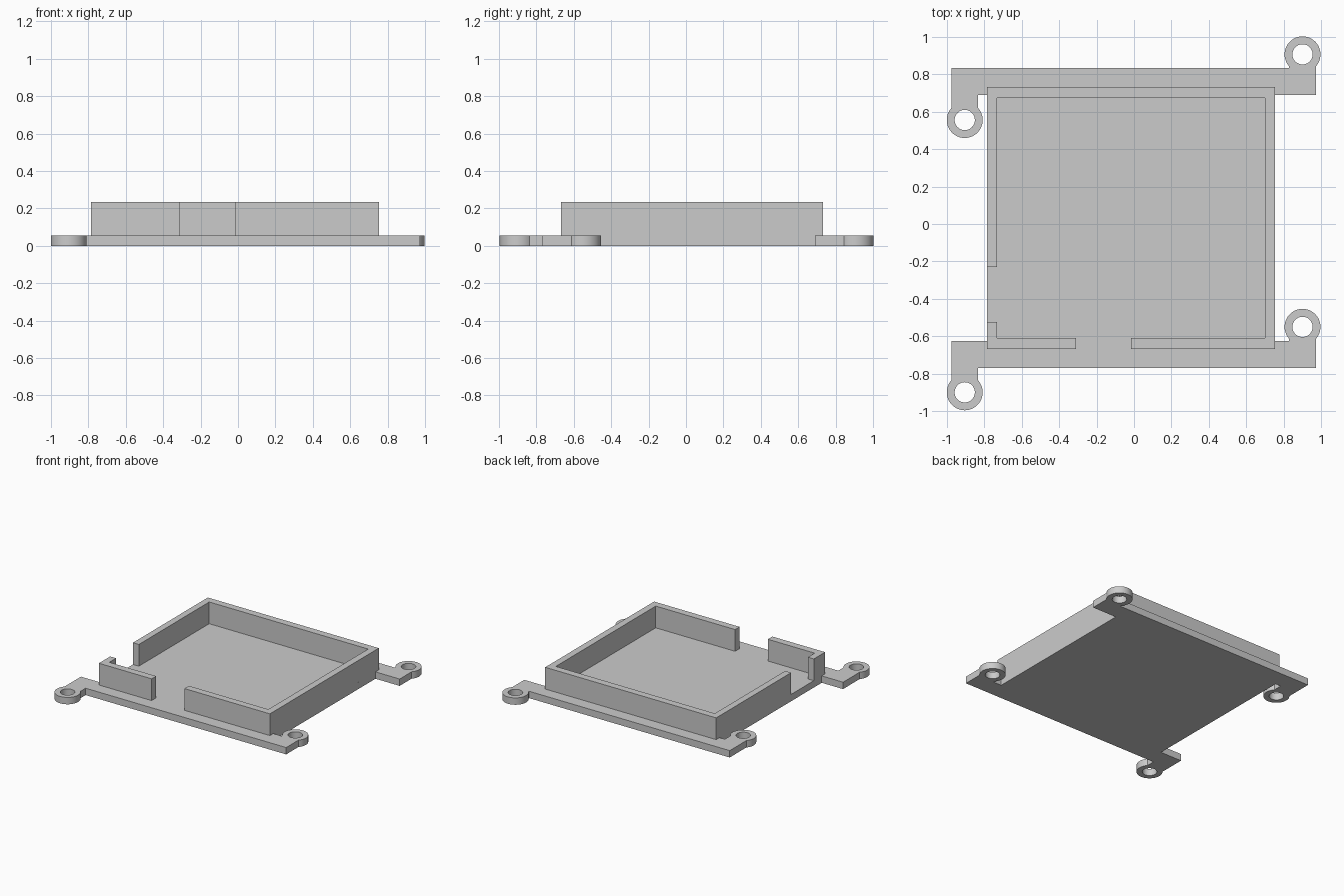
import bpy
import bmesh
from math import asin, cos, sin, sqrt, pi

cube = bpy.data.objects.get("Cube")
if cube:
    bpy.data.objects.remove(cube, do_unlink=True)

PLATE_TOP, WALL_TOP = 0.056, 0.233
EAR_R, HOLE_R, ARM_HALF = 0.096, 0.054, 0.072
STEPS = 48

grey = bpy.data.materials.new("light grey")
grey.use_nodes = True
colour = (0.6, 0.6, 0.6, 1)
grey.diffuse_color = colour
grey.node_tree.nodes["Principled BSDF"].inputs["Base Color"].default_value = colour


def arc(centre, radius, start, end, steps=STEPS):
    return [(centre[0] + radius * cos(start + (end - start) * i / steps),
             centre[1] + radius * sin(start + (end - start) * i / steps))
            for i in range(steps + 1)]


def ear(centre, up):
    """Rounded ear outline, counterclockwise, ending where it meets its arm."""
    a = asin(sqrt(EAR_R ** 2 - ARM_HALF ** 2) / EAR_R)
    start = -a if up else pi - a
    return arc(centre, EAR_R, start, start + pi + 2 * a)


def prism(name, loops, z0, z1):
    """Extrude an outline, with optional holes, from z0 to z1."""
    bm = bmesh.new()
    edges = []
    for loop in loops:
        verts = [bm.verts.new((x, y, z0)) for x, y in loop]
        edges += [bm.edges.new((v, verts[i - 1])) for i, v in enumerate(verts)]
    bmesh.ops.triangle_fill(bm, edges=edges, use_beauty=True, normal=(0, 0, 1))
    result = bmesh.ops.extrude_face_region(bm, geom=bm.faces[:], use_keep_orig=True)
    top = [g for g in result["geom"] if isinstance(g, bmesh.types.BMVert)]
    bmesh.ops.translate(bm, verts=top, vec=(0, 0, z1 - z0))
    bmesh.ops.recalc_face_normals(bm, faces=bm.faces[:])
    mesh = bpy.data.meshes.new(name)
    bm.to_mesh(mesh)
    bm.free()
    mesh.materials.append(grey)
    obj = bpy.data.objects.new(name, mesh)
    bpy.context.collection.objects.link(obj)
    return obj


# Base plate with front and back flanges and four screw ears
front_left, front_right = (-0.905, -0.9), (0.901, -0.55)
back_right, back_left = (0.901, 0.907), (-0.905, 0.556)
outline = (
    ear(front_left, False) + [(-0.833, -0.77), (0.973, -0.77)]
    + ear(front_right, True)
    + [(0.829, -0.625), (0.755, -0.625), (0.755, 0.69), (0.973, 0.69)]
    + ear(back_right, True) + [(0.829, 0.833), (-0.977, 0.833)]
    + ear(back_left, False)
    + [(-0.833, 0.69), (-0.785, 0.69), (-0.785, -0.625), (-0.977, -0.625)]
)
holes = [arc(c, HOLE_R, 0, 2 * pi)[:-1]
         for c in (front_left, front_right, back_right, back_left)]
plate = prism("base_plate", [outline] + holes, 0, PLATE_TOP)

# Raised rim, left open at two gaps
ox0, ox1, oy0, oy1 = -0.785, 0.755, -0.668, 0.733
ix0, ix1, iy0, iy1 = -0.732, 0.7, -0.61, 0.675
gap_x0, gap_x1, gap_y0, gap_y1 = -0.31, -0.015, -0.523, -0.23
prism("main_wall", [[
    (gap_x1, oy0), (ox1, oy0), (ox1, oy1), (ox0, oy1), (ox0, gap_y1),
    (ix0, gap_y1), (ix0, iy1), (ix1, iy1), (ix1, iy0), (gap_x1, iy0),
]], PLATE_TOP, WALL_TOP)
prism("corner_wall", [[
    (ox0, oy0), (gap_x0, oy0), (gap_x0, iy0), (ix0, iy0),
    (ix0, gap_y0), (ox0, gap_y0),
]], PLATE_TOP, WALL_TOP)

# Smooth the round ears and holes, keep the rest sharp
bpy.ops.object.select_all(action='DESELECT')
plate.select_set(True)
bpy.context.view_layer.objects.active = plate
bpy.ops.object.shade_smooth_by_angle(angle=pi / 6)
